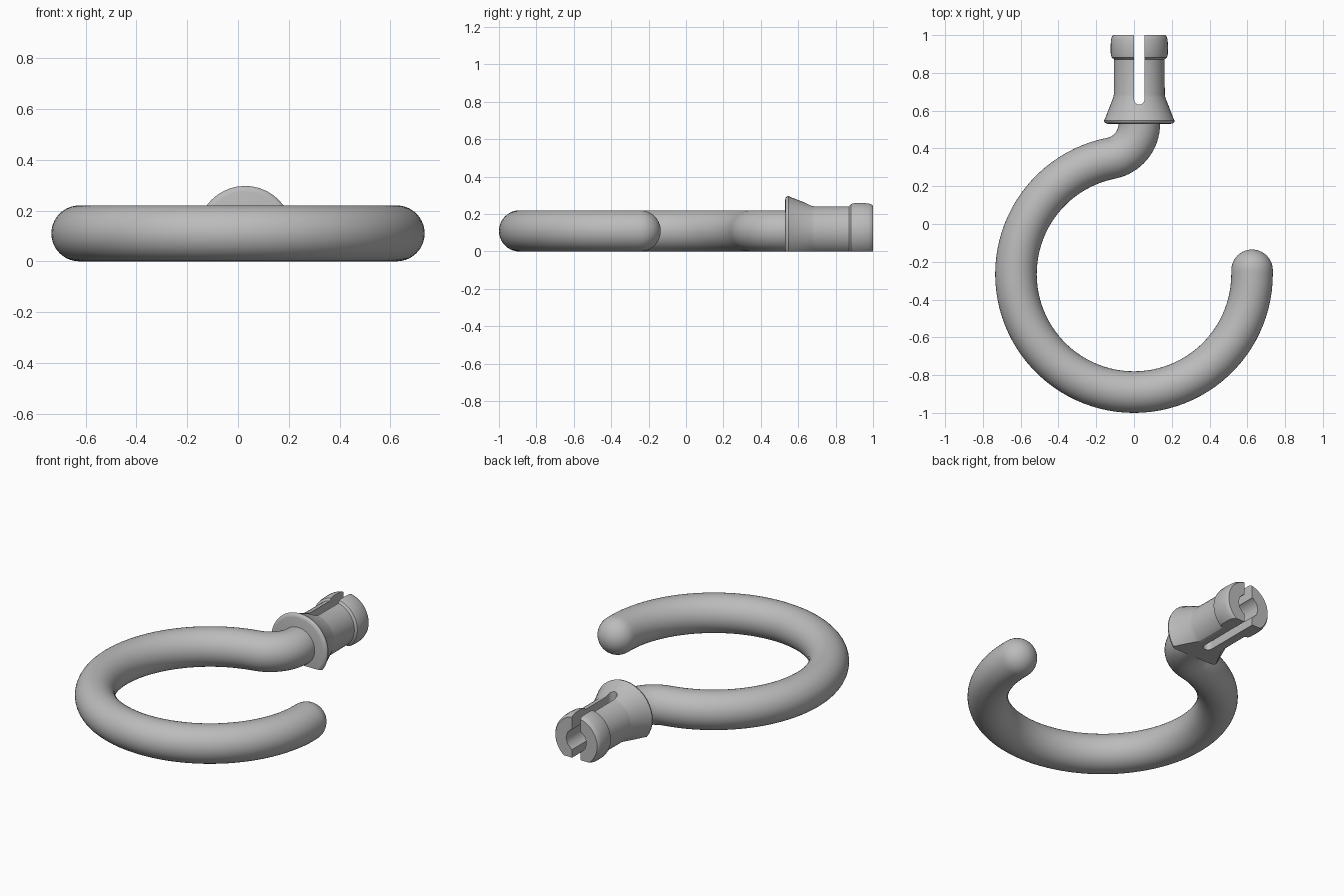
import bpy, bmesh
from math import sin, cos, pi, radians, hypot, atan2
from mathutils import Vector

cube = bpy.data.objects.get("Cube")
if cube:
    bpy.data.objects.remove(cube, do_unlink=True)

mat = bpy.data.materials.new("light grey")
mat.use_nodes = True
grey = (0.5, 0.5, 0.5, 1)
mat.diffuse_color = grey
mat.node_tree.nodes["Principled BSDF"].inputs["Base Color"].default_value = grey


def skin(name, rings, sides):
    """Closed tube through rings of (centre, direction, radius) lying in a level plane."""
    bm = bmesh.new()
    loops = []
    for centre, along, radius in rings:
        across = Vector((along.y, -along.x, 0)).normalized()
        loops.append([bm.verts.new(centre + radius * (across * cos(a) + Vector((0, 0, sin(a)))))
                      for a in (2 * pi * i / sides for i in range(sides))])
    for a, b in zip(loops, loops[1:]):
        for i in range(sides):
            j = (i + 1) % sides
            bm.faces.new((a[i], a[j], b[j], b[i]))
    bm.faces.new(loops[0])
    bm.faces.new(loops[-1])
    bmesh.ops.recalc_face_normals(bm, faces=bm.faces)
    mesh = bpy.data.meshes.new(name)
    bm.to_mesh(mesh)
    bm.free()
    obj = bpy.data.objects.new(name, mesh)
    bpy.context.collection.objects.link(obj)
    mesh.materials.append(mat)
    return obj


def activate(obj):
    bpy.ops.object.select_all(action='DESELECT')
    obj.select_set(True)
    bpy.context.view_layer.objects.active = obj


def smooth(obj, angle):
    activate(obj)
    bpy.ops.object.shade_smooth_by_angle(angle=radians(angle))


# Shared dimensions
Z = 0.11            # height of the rod and plug axes
ROD = 0.11          # rod radius
RING = 0.625        # hook radius
hook_c = Vector((0, -0.265, Z))
PX, PY = 0.028, 0.53   # where the rod meets the plug

# Neck bend, tangent to both the hook ring and the plug axis
dy = PY - hook_c.y
bend = (PX**2 + dy**2 - RING**2) / (2 * (RING + PX))
bend_c = Vector((PX - bend, PY, Z))
meet = atan2(dy, bend_c.x)

# Hook rod: rounded tip, large arc, reverse bend
rings = []
tip = hook_c + Vector((RING, 0.02, 0))
for i in range(11):
    t = radians(89 - 8.9 * i)
    rings.append((tip + Vector((0, ROD * sin(t), 0)), Vector((0, -1, 0)), ROD * cos(t)))
sweep = 2 * pi - meet
for i in range(73):
    a = -sweep * i / 72
    d = Vector((cos(a), sin(a), 0))
    rings.append((hook_c + RING * d, Vector((d.y, -d.x, 0)), ROD))
start = meet - pi
for i in range(1, 17):
    a = start * (1 - i / 16)
    d = Vector((cos(a), sin(a), 0))
    rings.append((bend_c + bend * d, Vector((-d.y, d.x, 0)), ROD))
rings.append((Vector((PX, PY + 0.012, Z)), Vector((0, 1, 0)), ROD))
smooth(skin("hook_rod", rings, 40), 40)

# Snap-in plug: flange, tapered collar, shaft and bulged head
profile = [(0.53, 0.165), (0.533, 0.177), (0.54, 0.185), (0.548, 0.187), (0.556, 0.182),
           (0.67, 0.138), (0.685, 0.135), (0.872, 0.134), (0.882, 0.147), (0.9, 0.151),
           (0.94, 0.152), (0.975, 0.15), (0.992, 0.145), (1.0, 0.138)]
forward = Vector((0, 1, 0))
plug = skin("plug", [(Vector((PX, y, Z)), forward, r) for y, r in profile], 40)


def box(name, lo, hi):
    bpy.ops.mesh.primitive_cube_add(size=1, location=[(a + b) / 2 for a, b in zip(lo, hi)])
    obj = bpy.context.object
    obj.name = name
    obj.scale = [b - a for a, b in zip(lo, hi)]
    return obj


# Cutters: flat underside, round-ended slot and central bore
W = 0.0275
base_cut = box("base_cutter", (-1, 0, -1), (1, 2, 0))
slot_cut = box("slot_cutter", (PX - W, 0.66, -0.5), (PX + W, 1.2, 0.5))
bpy.ops.mesh.primitive_cylinder_add(vertices=24, radius=W, depth=1.1, location=(PX, 0.66, 0))
slot_end = bpy.context.object
slot_end.name = "slot_end_cutter"
bore_cut = skin("bore_cutter", [(Vector((PX, y, Z)), forward, 0.068) for y in (0.65, 1.1)], 12)

for cutter in (base_cut, bore_cut, slot_cut, slot_end):
    cutter.hide_render = True
    mod = plug.modifiers.new(cutter.name, 'BOOLEAN')
    mod.operation = 'DIFFERENCE'
    mod.object = cutter
    activate(plug)
    bpy.ops.object.modifier_apply(modifier=mod.name)
    bpy.data.objects.remove(cutter, do_unlink=True)

# Keep a single material on the cut faces
plug.data.materials.clear()
plug.data.materials.append(mat)
plug.data.polygons.foreach_set("material_index", [0] * len(plug.data.polygons))
smooth(plug, 35)
